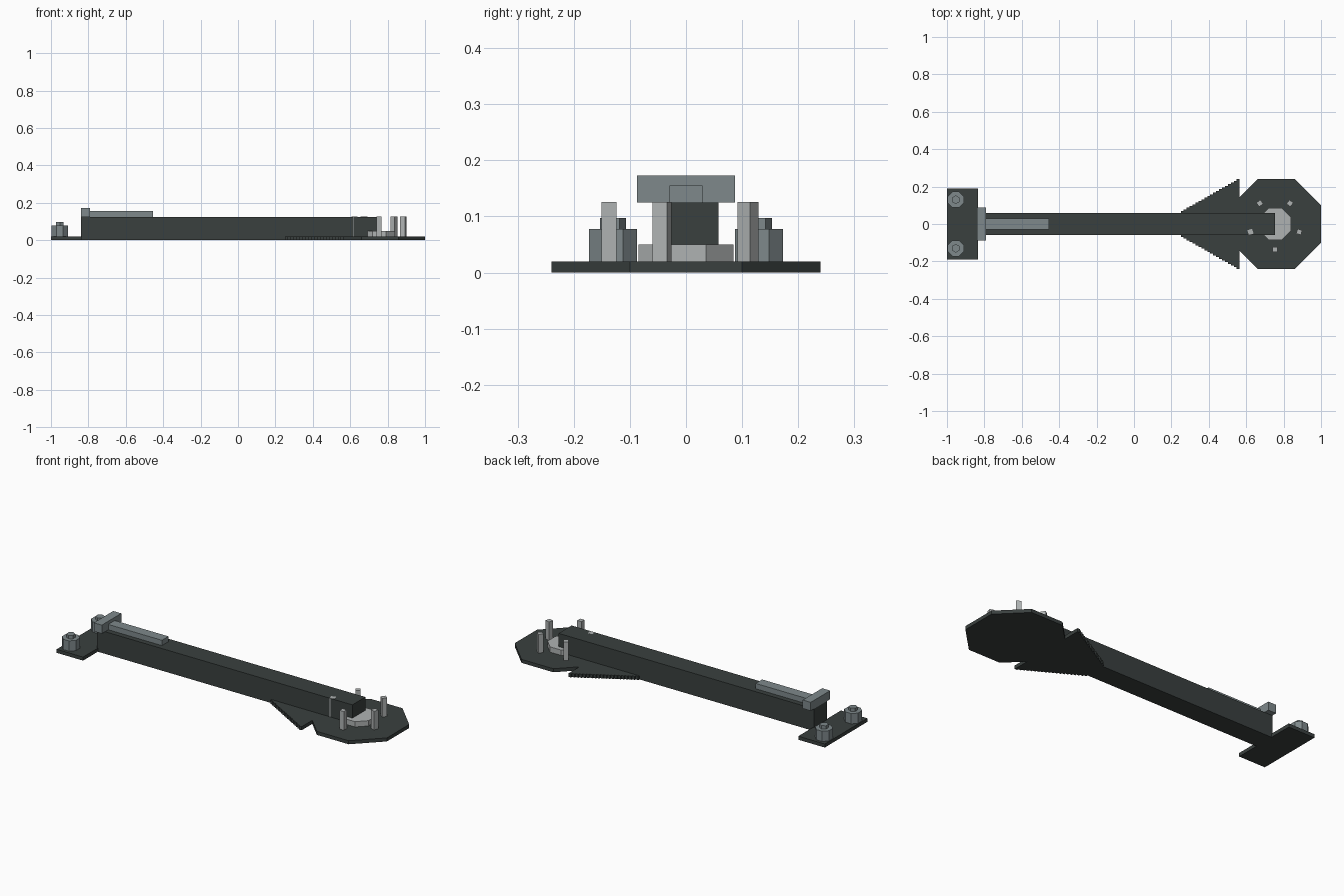
import bpy, bmesh, math

if "Cube" in bpy.data.objects:
    bpy.data.objects.remove(bpy.data.objects["Cube"])


def material(name, rgb):
    m = bpy.data.materials.new(name)
    m.diffuse_color = (*rgb, 1)
    m.use_nodes = True
    m.node_tree.nodes["Principled BSDF"].inputs["Base Color"].default_value = m.diffuse_color
    return m


DARK = material("dark_grey", (0.042, 0.051, 0.049))
MID = material("steel_grey", (0.21, 0.25, 0.26))
LIGHT = material("light_grey", (0.43, 0.45, 0.45))


def prism(name, outline, z0, z1, mat):
    """Extrude a flat outline from z0 to z1."""
    bm = bmesh.new()
    face = bm.faces.new([bm.verts.new((x, y, z0)) for x, y in outline])
    new = bmesh.ops.extrude_face_region(bm, geom=[face])["geom"]
    bmesh.ops.translate(bm, vec=(0, 0, z1 - z0),
                        verts=[v for v in new if isinstance(v, bmesh.types.BMVert)])
    bmesh.ops.recalc_face_normals(bm, faces=bm.faces)
    me = bpy.data.meshes.new(name)
    bm.to_mesh(me)
    bm.free()
    me.materials.append(mat)
    ob = bpy.data.objects.new(name, me)
    bpy.context.collection.objects.link(ob)
    return ob


def box(name, x0, x1, half_y, z0, z1, mat):
    return prism(name, [(x0, -half_y), (x1, -half_y), (x1, half_y), (x0, half_y)], z0, z1, mat)


def ngon(cx, cy, r, n, turn):
    return [(cx + r * math.cos(turn + math.tau * i / n),
             cy + r * math.sin(turn + math.tau * i / n)) for i in range(n)]


FLAT8 = math.pi / 8
OCT = 1 / math.cos(FLAT8)   # apothem to corner radius
CX = 0.76                   # wheel end centre

# Long beam
box("beam", -0.84, 0.755, 0.058, 0, 0.125, DARK)

# Mounting plate with two stepped bolts
box("mounting_plate", -1, -0.835, 0.19, 0, 0.02, DARK)
for side, y in (("right", -0.13), ("left", 0.13)):
    prism(side + "_bolt_base", ngon(-0.953, y, 0.043 * OCT, 8, FLAT8), 0.02, 0.078, MID)
    prism(side + "_bolt_tip", ngon(-0.953, y, 0.023, 6, math.pi / 6), 0.078, 0.097, MID)

# Cross bar and rail on top of the beam
box("cross_bar", -0.84, -0.79, 0.087, 0.125, 0.173, MID)
box("top_rail", -0.79, -0.455, 0.029, 0.125, 0.155, MID)

# Stepped flare leading to the octagonal end plate
steps = 20
upper = []
for i in range(steps):
    y = 0.06 + 0.18 * (i + 1) / steps
    upper += [(0.25 + 0.315 * i / steps, y), (0.25 + 0.315 * (i + 1) / steps, y)]
prism("stepped_flare", upper + [(x, -y) for x, y in reversed(upper)], 0, 0.02, DARK)
prism("end_plate", ngon(CX, 0, 0.24 * OCT, 8, FLAT8), 0, 0.02, DARK)

# Hub and ring of five square studs
prism("hub", ngon(CX - 0.005, 0, 0.085 * OCT, 8, FLAT8), 0.02, 0.05, LIGHT)
for i in range(5):
    a = math.radians(270 + 72 * i)
    x, y = CX - 0.007 + 0.137 * math.cos(a), 0.137 * math.sin(a)
    prism(f"stud_{i + 1}", ngon(x, y, 0.019, 4, a + math.pi / 4), 0.02, 0.1255, LIGHT)
